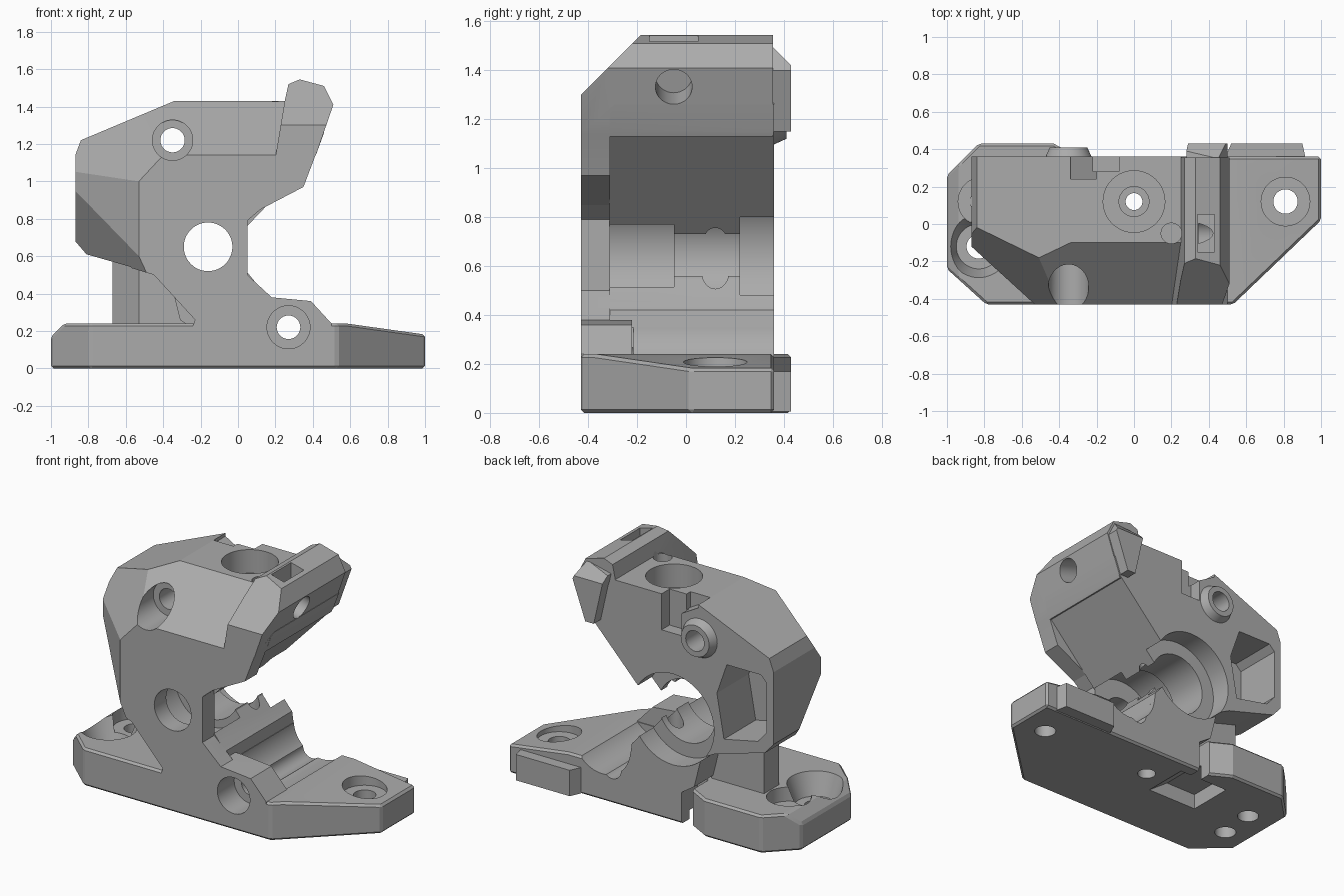
import bpy, bmesh
from mathutils import Matrix, Vector

if "Cube" in bpy.data.objects:
    bpy.data.objects.remove(bpy.data.objects["Cube"], do_unlink=True)

grey = bpy.data.materials.new("plain_grey")
grey.use_nodes = True
grey.diffuse_color = (0.41, 0.41, 0.41, 1)
grey.node_tree.nodes["Principled BSDF"].inputs["Base Color"].default_value = (0.41, 0.41, 0.41, 1)


def finish(name, bm):
    """Make all faces point outward and link the solid."""
    bm.normal_update()
    bmesh.ops.recalc_face_normals(bm, faces=bm.faces)
    if bm.calc_volume(signed=True) < 0:
        bmesh.ops.reverse_faces(bm, faces=bm.faces)
    mesh = bpy.data.meshes.new(name)
    bm.to_mesh(mesh)
    bm.free()
    mesh.materials.append(grey)
    obj = bpy.data.objects.new(name, mesh)
    bpy.context.collection.objects.link(obj)
    return obj


def prism(name, pts, a, b, axis="y"):
    """Extrude an (x, z) outline along y, or an (x, y) outline along z."""
    bm = bmesh.new()
    place = (lambda p, t: (p[0], t, p[1])) if axis == "y" else (lambda p, t: (p[0], p[1], t))
    face = bm.faces.new([bm.verts.new(place(p, a)) for p in pts])
    new = bmesh.ops.extrude_face_region(bm, geom=[face])["geom"]
    shift = Vector((0, b - a, 0) if axis == "y" else (0, 0, b - a))
    bmesh.ops.translate(bm, vec=shift, verts=[v for v in new if isinstance(v, bmesh.types.BMVert)])
    return finish(name, bm)


def box(x0, x1, y0, y1, z0, z1):
    return prism("block", [(x0, z0), (x1, z0), (x1, z1), (x0, z1)], y0, y1)


def rod(start, end, r, r2=None):
    """Cylinder or cone between two points."""
    start, end = Vector(start), Vector(end)
    d = end - start
    bm = bmesh.new()
    turn = d.to_track_quat("Z", "Y").to_matrix().to_4x4()
    bmesh.ops.create_cone(bm, cap_ends=True, segments=48, radius1=r,
                          radius2=r if r2 is None else r2, depth=d.length,
                          matrix=Matrix.Translation((start + end) / 2) @ turn)
    return finish("rod", bm)


def half_space(point, normal):
    """Large block lying outside a cutting plane."""
    n = Vector(normal).normalized()
    bm = bmesh.new()
    turn = n.to_track_quat("Z", "Y").to_matrix().to_4x4()
    bmesh.ops.create_cube(bm, size=4, matrix=Matrix.Translation(Vector(point) + n * 2) @ turn)
    return finish("cutting_plane", bm)


def apply(obj, mod):
    bpy.context.view_layer.objects.active = obj
    bpy.ops.object.modifier_apply(modifier=mod.name)


def combine(obj, others, operation="DIFFERENCE"):
    for other in others:
        mod = obj.modifiers.new("combine", "BOOLEAN")
        mod.operation, mod.solver, mod.object = operation, "EXACT", other
        apply(obj, mod)
        bpy.data.objects.remove(other, do_unlink=True)


def bevel(obj, width):
    mod = obj.modifiers.new("edge", "BEVEL")
    mod.width, mod.segments, mod.limit_method = width, 1, "ANGLE"
    apply(obj, mod)


# Base with sloped right end and clipped corners
base = prism("base_plate", [(-1, -0.24), (-0.79, -0.43), (0.53, -0.43), (1, 0.02), (1, 0.36),
                            (-0.3, 0.36), (-0.43, 0.43), (-0.83, 0.43), (-1, 0.26)], 0, 0.24, "z")
combine(base, [half_space((0.58, 0, 0.24), (0.14, 0, 1)),
               half_space((-0.93, 0, 0.24), (-1, 0, 1))])
bevel(base, 0.013)
lug = prism("rear_lug", [(0.48, 0.34), (0.92, 0.34), (0.9, 0.43), (0.52, 0.43)], 0.005, 0.17, "z")
post = prism("post", [(-0.67, 0.02), (-0.53, -0.12), (-0.25, -0.12), (-0.3, 0.17), (-0.67, 0.17)],
             0.2, 0.6, "z")
combine(base, [lug, post], "UNION")
combine(base, [
    prism("underside_pocket", [(-0.5, -0.1), (-0.14, -0.1), (-0.14, 0), (-0.28, 0.1), (-0.5, 0.1)],
          -0.02, 0.28),
    box(-0.3, -0.22, 0.2, 0.5, -0.1, 0.3),           # rear slot
    rod((0.81, 0.12, 0.16), (0.81, 0.12, 0.4), 0.13),
    rod((0.81, 0.12, -0.1), (0.81, 0.12, 0.4), 0.065),
    rod((-0.81, 0.12, 0.15), (-0.81, 0.12, 0.4), 0.13),
    rod((-0.81, 0.12, -0.1), (-0.81, 0.12, 0.4), 0.065),
    rod((-0.83, -0.12, 0.1), (-0.83, -0.12, 0.25), 0.12, 0.17),
    rod((-0.83, -0.12, -0.1), (-0.83, -0.12, 0.2), 0.065),
])

# Frame: shared upper left outline, thin front plate and deep jaws behind it
left_side = [(0.25, 1.43), (-0.34, 1.43), (-0.84, 1.22), (-0.87, 1.14), (-0.87, 0.68), (-0.81, 0.61)]
plate = prism("front_plate", left_side + [
    (-0.45, 0.5), (-0.23, 0.26), (-0.25, 0.2), (0.5, 0.2), (0.5, 0.24), (0.39, 0.36), (0.18, 0.38),
    (0.05, 0.5), (0.05, 0.79), (0.12, 0.85), (0.35, 0.97), (0.46, 1.26)], -0.43, -0.31)
frame = prism("frame", left_side + [
    (-0.46, 0.51), (-0.36, 0.46), (-0.31, 0.26), (-0.22, 0.2), (0.3, 0.2), (0.14, 0.35), (0.13, 0.42),
    (0.11, 0.44), (0.02, 0.55), (0, 0.65), (0.02, 0.73), (0.42, 1.15), (0.46, 1.26)], -0.312, 0.36)
combine(frame, [plate], "UNION")

# Faceted front: roof slope, side corner, upper corner and undercut lower corner
combine(frame, [half_space((0, -0.43, 1.14), (0, -0.29, 0.33)),
                half_space((-0.53, -0.43, 0), (-0.31, -0.34, 0)),
                half_space((-0.4, -0.43, 1.14), (-0.14, -0.175, 0.13)),
                half_space((-0.53, -0.43, 0.6), (-0.161, -0.092, -0.075))])

# Rounded trough beside the lower jaw, running into the base
for solid in (base, frame):
    combine(solid, [rod((0.34, -0.215, 0.37), (0.34, 0.6, 0.37), 0.2)])

# Raised arm end with sloped front and rear tab
arm = prism("arm", [(0.2, 1.13), (0.25, 1.43), (0.27, 1.52), (0.33, 1.545), (0.46, 1.51),
                    (0.51, 1.41), (0.42, 1.15), (0.41, 1.13)], -0.43, 0.355)
combine(arm, [half_space((0, -0.43, 1.3), (0, -1, 1))])
tab = prism("arm_tab", [(0.28, 1.46), (0.45, 1.5), (0.5, 1.4), (0.41, 1.15), (0.35, 1.15)], 0.34, 0.43)
combine(tab, [half_space((0, 0.43, 1.42), (0, 1, 1))])
foot = prism("foot", [(0.08, 0.2), (0.08, 0.38), (0.18, 0.38), (0.39, 0.36), (0.5, 0.24), (0.5, 0.2)],
             -0.428, -0.22)
boss = rod((-0.35, 0.3, 1.22), (-0.35, 0.41, 1.22), 0.15, 0.1)
combine(frame, [arm, tab, foot, boss], "UNION")

# Stepped main bore, open to the right
cx, cz = -0.16, 0.65
for y0, y1, r in ((-0.6, 0, 0.13), (-0.31, -0.05, 0.25), (-0.1, 0.4, 0.2), (0.22, 0.5, 0.29)):
    for solid in (base, frame):
        combine(solid, [rod((cx, y0, cz), (cx, y1, cz), r)])

# Rear pocket, feed channel, screw holes and small notches
combine(frame, [
    prism("pocket", [(-0.82, 0.74), (-0.76, 0.67), (-0.52, 0.62), (-0.47, 0.9),
                     (-0.54, 1.1), (-0.78, 1.1), (-0.82, 1.06)], 0.04, 0.5),
    rod((0, 0.12, 1.28), (0, 0.12, 1.6), 0.165),
    rod((0, 0.12, 1.15), (0, 0.12, 1.4), 0.08),
    rod((0, 0.12, 0.5), (0, 0.12, 1.4), 0.045),
    rod((-0.35, -0.6, 1.22), (-0.35, -0.2, 1.22), 0.108),
    rod((-0.35, -0.6, 1.22), (-0.35, 0.6, 1.22), 0.065),
    box(-0.22, -0.08, 0.28, 0.5, 1.2, 1.6),
    prism("notch", [(-0.34, 1.6), (-0.34, 1.41), (-0.2, 1.33), (-0.2, 1.6)], 0.24, 0.5),
    box(0.34, 0.43, -0.15, 0.05, 1.43, 1.7),
    rod((0.33, -0.05, 1.38), (0.62, -0.05, 1.29), 0.075),
    rod((0.2, -0.05, 1.36), (0.2, -0.05, 1.6), 0.055),
])

# Lower cross screw and feed outlet pass through both solids
for solid in (base, frame):
    combine(solid, [rod((0.27, -0.6, 0.22), (0.27, -0.26, 0.22), 0.115),
                    rod((0.27, -0.6, 0.22), (0.27, 0.6, 0.22), 0.063),
                    rod((0, 0.12, -0.1), (0, 0.12, 0.6), 0.055)])

for obj in (base, frame):
    bpy.ops.object.select_all(action="DESELECT")
    obj.select_set(True)
    bpy.context.view_layer.objects.active = obj
    bpy.ops.object.shade_smooth_by_angle(angle=0.22)
